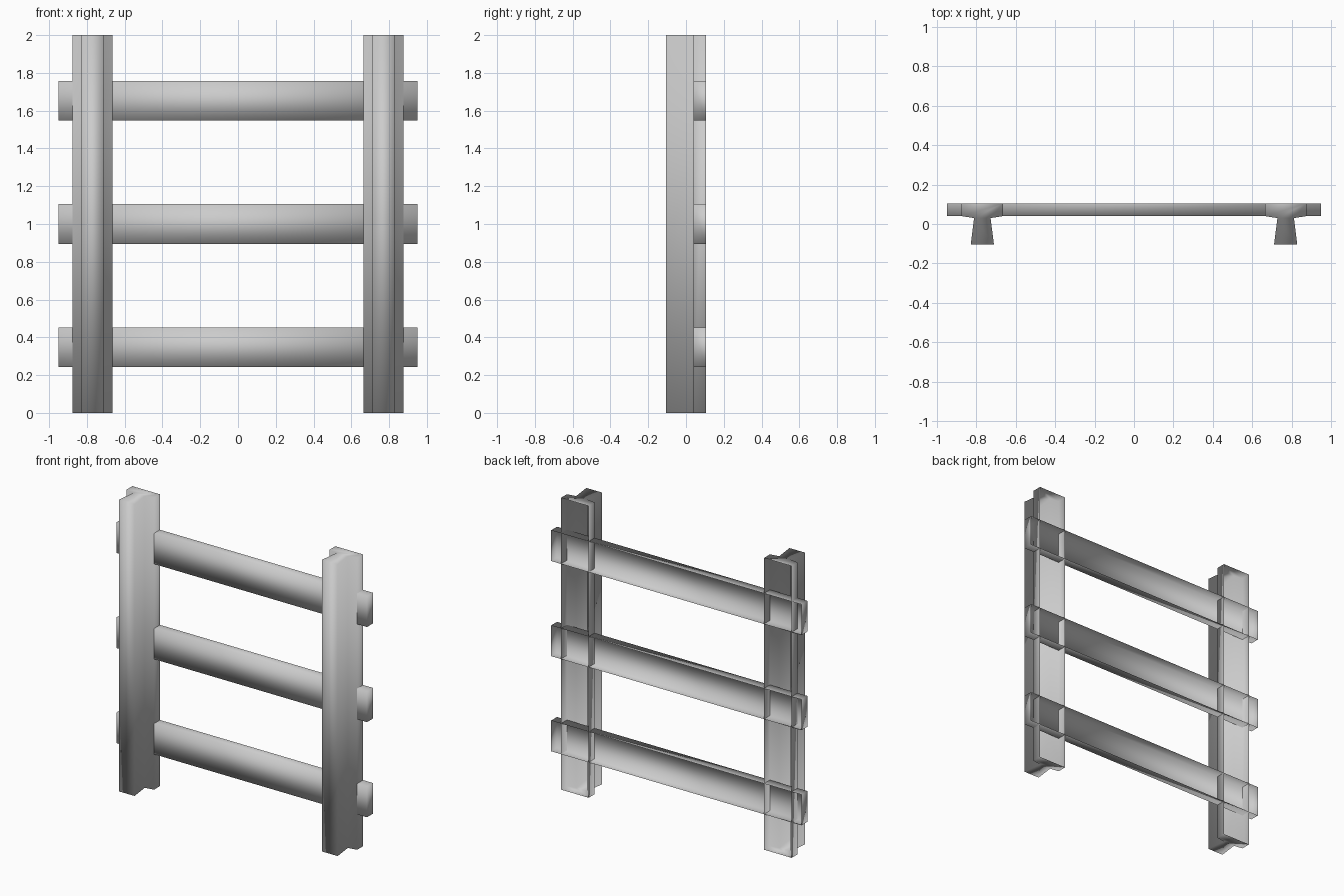
import bpy, bmesh

if "Cube" in bpy.data.objects:
    bpy.data.objects.remove(bpy.data.objects["Cube"])

BACK = 0.105


def open_shell(name, profile, length, place):
    """Sweep an open-backed (x, y) profile, cap both ends, leave the back open."""
    bm = bmesh.new()
    rings = [[bm.verts.new(place(u, y, t)) for u, y in profile] for t in (0, length)]
    a, b = rings
    for i in range(len(profile) - 1):
        bm.faces.new((a[i], a[i + 1], b[i + 1], b[i]))
    bm.faces.new(a[::-1])
    bm.faces.new(b)
    bmesh.ops.recalc_face_normals(bm, faces=bm.faces)
    # make sure the front wall faces -y
    bm.normal_update()
    front = min(bm.faces, key=lambda f: f.calc_center_median().y)
    if front.normal.y > 0:
        bmesh.ops.reverse_faces(bm, faces=bm.faces)
    for f in bm.faces:
        f.smooth = True
    me = bpy.data.meshes.new(name)
    bm.to_mesh(me)
    bm.free()
    ob = bpy.data.objects.new(name, me)
    bpy.context.collection.objects.link(ob)
    return ob


# upright posts: T-shaped section with a web that flares toward the front
half = [(0.105, BACK), (0.105, 0.04), (0.042, 0.03), (0.059, -0.105)]
post_profile = [(-x, y) for x, y in half] + half[::-1]
for side, cx in (("left", -0.77), ("right", 0.77)):
    open_shell(f"{side}_post", post_profile, 2.0,
               lambda u, y, t, cx=cx: (cx + u, y, t))

# three horizontal rails: shallow channels set into the posts
rail_profile = [(-0.105, BACK), (-0.105, 0.04), (0.105, 0.04), (0.105, BACK)]
for label, cz in (("lower", 0.348), ("middle", 1.0), ("upper", 1.652)):
    open_shell(f"{label}_rail", rail_profile, 1.9,
               lambda u, y, t, cz=cz: (t - 0.95, y, cz + u))
